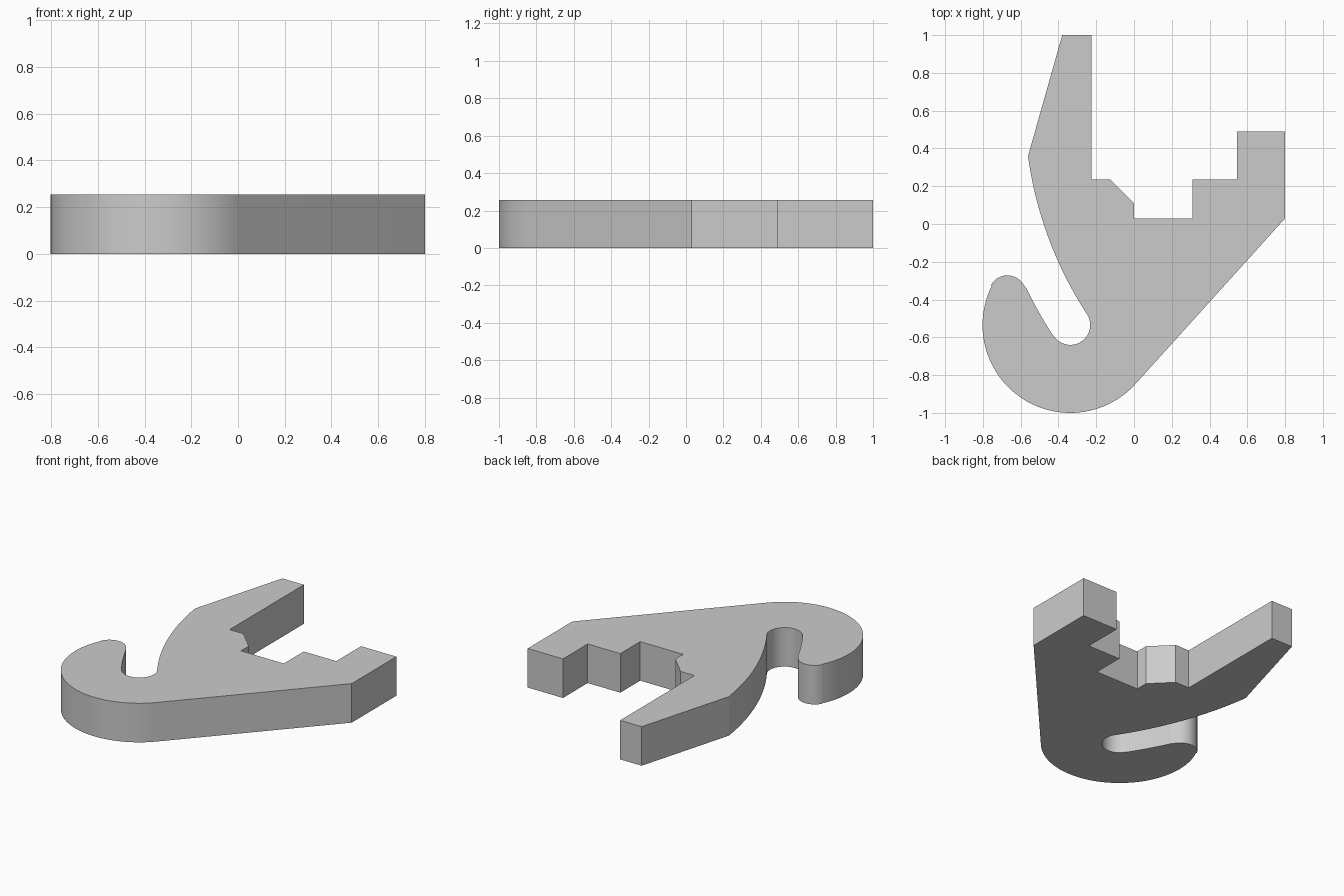
import bpy, bmesh
from math import radians, cos, sin

if "Cube" in bpy.data.objects:
    bpy.data.objects.remove(bpy.data.objects["Cube"])

HEIGHT = 0.255


def arc(center, r, start, end, n):
    """Points along an arc, angles in degrees."""
    angles = [radians(start + (end - start) * i / n) for i in range(n + 1)]
    return [(center[0] + r * cos(a), center[1] + r * sin(a)) for a in angles]


# Notched jaw outline
outline = [(-0.38, 1), (-0.225, 1), (-0.225, 0.235), (-0.125, 0.235), (0, 0.11),
           (0, 0.03), (0.31, 0.03), (0.31, 0.235), (0.545, 0.235), (0.545, 0.49),
           (0.8, 0.49), (0.8, 0.03)]

# Hook: outer bend, rounded tip, curved slot and the back of the arm
hook, sweep = (-0.337, -0.535), (1.46, 0.636)
outline += arc(hook, 0.465, -43, -206.6, 48)
outline += arc((-0.67, -0.372), 0.1, 152, 25.3, 20)
outline += arc(sweep, 2.252, 205.6, 212.6, 8)
outline += arc(hook, 0.105, 214, 392, 28)
outline += arc(sweep, 2.04, 212.6, 187.8, 24)

# Extrude the outline into a plate
bm = bmesh.new()
base = bm.faces.new([bm.verts.new((x, y, 0)) for x, y in outline])
extruded = bmesh.ops.extrude_face_region(bm, geom=[base], use_keep_orig=True)["geom"]
top = [v for v in extruded if isinstance(v, bmesh.types.BMVert)]
bmesh.ops.translate(bm, verts=top, vec=(0, 0, HEIGHT))
bmesh.ops.recalc_face_normals(bm, faces=bm.faces)
mesh = bpy.data.meshes.new("hook_plate")
bm.to_mesh(mesh)
bm.free()
plate = bpy.data.objects.new("hook_plate", mesh)
bpy.context.collection.objects.link(plate)

# Plain grey finish
grey = bpy.data.materials.new("light_grey")
grey.use_nodes = True
color = (0.6, 0.6, 0.6, 1)
grey.diffuse_color = color
grey.node_tree.nodes["Principled BSDF"].inputs["Base Color"].default_value = color
mesh.materials.append(grey)

# Smooth the curved walls, keep the corners sharp
bpy.context.view_layer.objects.active = plate
plate.select_set(True)
bpy.ops.object.shade_smooth_by_angle(angle=radians(20))
